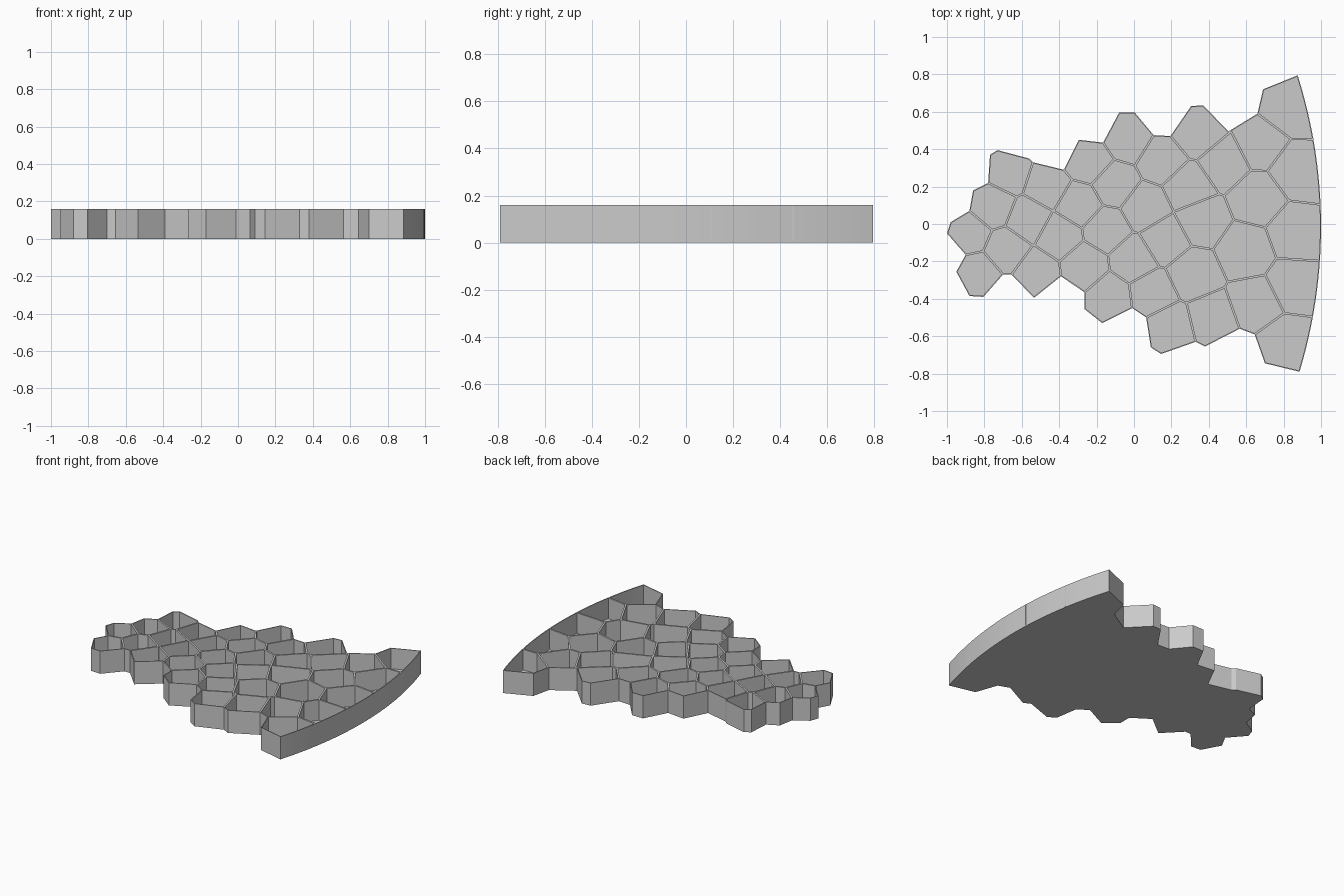
import bpy
import bmesh
import math
from mathutils import Vector

HEIGHT = 0.16
FLOOR = 0.015
RIM = 0.006       # thickness of the outer wall
WALL = 0.012      # thickness of the walls between cells
SHADE = (0.59, 0.59, 0.59, 1)

if "Cube" in bpy.data.objects:
    bpy.data.objects.remove(bpy.data.objects["Cube"], do_unlink=True)

grey = bpy.data.materials.new("plain grey")
grey.use_nodes = True
grey.diffuse_color = SHADE
grey.node_tree.nodes["Principled BSDF"].inputs["Base Color"].default_value = SHADE

# Upper and lower jagged edges of the tray, each from the left tip to the arc
upper_edge = [(-1, -.05), (-.98, .01), (-.88, .07), (-.86, .18), (-.78, .22),
              (-.77, .37), (-.73, .395), (-.56, .35), (-.54, .33), (-.375, .29),
              (-.295, .45), (-.165, .435), (-.08, .595), (.005, .595), (.105, .475),
              (.195, .47), (.305, .63), (.37, .635), (.505, .495), (.66, .59),
              (.69, .72), (.875, .795)]
lower_edge = [(-.9, -.165), (-.95, -.255), (-.88, -.385), (-.805, -.39), (-.7, -.27),
              (-.655, -.27), (-.535, -.395), (-.39, -.28), (-.265, -.365), (-.265, -.455),
              (-.17, -.53), (-.01, -.45), (.065, -.5), (.09, -.66), (.145, -.695),
              (.33, -.63), (.38, -.655), (.565, -.56), (.645, -.59), (.7, -.745),
              (.885, -.79)]

# Centre of each cell; the walls run halfway between neighbouring centres
cell_centres = [(-.89, -.05), (-.83, -.27), (-.755, .1), (-.68, .27), (-.465, .205),
                (-.565, .025), (-.68, -.14), (-.525, -.255), (-.4, -.065), (-.265, -.22),
                (-.295, .105), (-.235, .335), (-.035, .455), (-.105, .215), (-.15, -.03),
                (.06, .09), (.15, .345), (.35, .485), (.29, .2), (.48, .33),
                (.675, .43), (.66, .14), (.82, .62), (.865, .29), (.865, -.04),
                (.59, -.14), (.36, .02), (.165, -.085), (.315, -.265), (-.005, -.19),
                (-.14, -.385), (.095, -.37), (.19, -.555), (.415, -.51), (.645, -.435),
                (.865, -.325), (.79, -.64)]


def arc_points(start, end, bulge, steps):
    """Points strictly between start and end on an arc bulging to the chord's right."""
    chord = end - start
    half = chord.length / 2
    radius = (half ** 2 + bulge ** 2) / (2 * bulge)
    out = Vector((chord.y, -chord.x)).normalized()
    centre = (start + end) / 2 + out * (bulge - radius)
    sweep = math.asin(half / radius)
    points = []
    for i in range(1, steps):
        a = sweep * (2 * i / steps - 1)
        points.append(centre + out * radius * math.cos(a)
                      + chord.normalized() * radius * math.sin(a))
    return points


def inside(p, loop):
    """Even-odd test of a point against a closed loop."""
    hit = False
    for a, b in zip(loop, loop[1:] + loop[:1]):
        if (a.y > p.y) != (b.y > p.y):
            if p.x < a.x + (p.y - a.y) / (b.y - a.y) * (b.x - a.x):
                hit = not hit
    return hit


def cell_border(p, q, centres):
    """Straight border shared by the cells around p and q, or None."""
    mid = (p + q) / 2
    along = (q - p).orthogonal().normalized()
    low, high = -2.0, 2.0
    for other in centres:
        if other is p or other is q:
            continue
        normal = other - p
        rate = normal.dot(along)
        room = normal.dot((other + p) / 2 - mid)
        if abs(rate) < 1e-9:
            if room < 0:
                return None
        elif rate > 0:
            high = min(high, room / rate)
        else:
            low = max(low, room / rate)
    return (mid + along * low, mid + along * high) if low < high else None


def pieces_inside(start, end, loop):
    """Parts of a segment that lie inside the loop, with ends met to its corners."""
    run = end - start
    cuts = [0.0, 1.0]
    for a, b in zip(loop, loop[1:] + loop[:1]):
        side = b - a
        det = run.cross(side)
        if abs(det) > 1e-9:
            t = (a - start).cross(side) / det
            u = (a - start).cross(run) / det
            if 0 < t < 1 and 0 <= u <= 1:
                cuts.append(t)
    cuts.sort()
    for t, u in zip(cuts, cuts[1:]):
        if not inside(start + run * (t + u) / 2, loop):
            continue
        trimmed = t > 0 or u < 1
        if trimmed and (u - t) * run.length < 0.035:
            continue
        ends = []
        for s in (t, u):
            point = start + run * s
            if 0 < s < 1:
                corner = min(loop, key=lambda c: (c - point).length)
                if (corner - point).length < 0.04:
                    point = corner
            ends.append(point)
        yield ends


def finish(bm, name):
    bmesh.ops.recalc_face_normals(bm, faces=bm.faces)
    mesh = bpy.data.meshes.new(name)
    bm.to_mesh(mesh)
    bm.free()
    mesh.materials.append(grey)
    obj = bpy.data.objects.new(name, mesh)
    bpy.context.collection.objects.link(obj)


upper = [Vector(p) for p in upper_edge]
lower = [Vector(p) for p in lower_edge]
arc = arc_points(lower[-1], upper[-1], 0.12, 32)
outline = lower + arc + upper[::-1]
centres = [Vector(p) for p in cell_centres]

# Tray: extruded outline with a thin rim and a sunken floor
bm = bmesh.new()
base = bm.faces.new([bm.verts.new((p.x, p.y, 0)) for p in outline])
extruded = bmesh.ops.extrude_face_region(bm, geom=[base], use_keep_orig=True)["geom"]
top = [g for g in extruded if isinstance(g, bmesh.types.BMFace)][0]
bmesh.ops.translate(bm, verts=top.verts, vec=(0, 0, HEIGHT))
bm.normal_update()
bmesh.ops.inset_region(bm, faces=[top], thickness=RIM, use_even_offset=True)
walls = bmesh.ops.extrude_face_region(bm, geom=[top])["geom"]
floor = [g for g in walls if isinstance(g, bmesh.types.BMFace)][0]
bmesh.ops.translate(bm, verts=floor.verts, vec=(0, 0, FLOOR - HEIGHT))
if top.is_valid:
    bmesh.ops.delete(bm, geom=[top], context="FACES_ONLY")
finish(bm, "tray")

# Cell walls: upright plates along every shared border
bm = bmesh.new()
for i, p in enumerate(centres):
    for q in centres[i + 1:]:
        border = cell_border(p, q, centres)
        if border is None:
            continue
        for a, b in pieces_inside(*border, outline):
            side = (b - a).orthogonal().normalized() * WALL / 2
            foot = [bm.verts.new((c.x, c.y, FLOOR / 2))
                    for c in (a + side, b + side, b - side, a - side)]
            plate = bm.faces.new(foot)
            grown = bmesh.ops.extrude_face_region(bm, geom=[plate], use_keep_orig=True)["geom"]
            bmesh.ops.translate(bm, vec=(0, 0, HEIGHT - FLOOR / 2),
                                verts=[g for g in grown if isinstance(g, bmesh.types.BMVert)])
finish(bm, "cell_walls")
